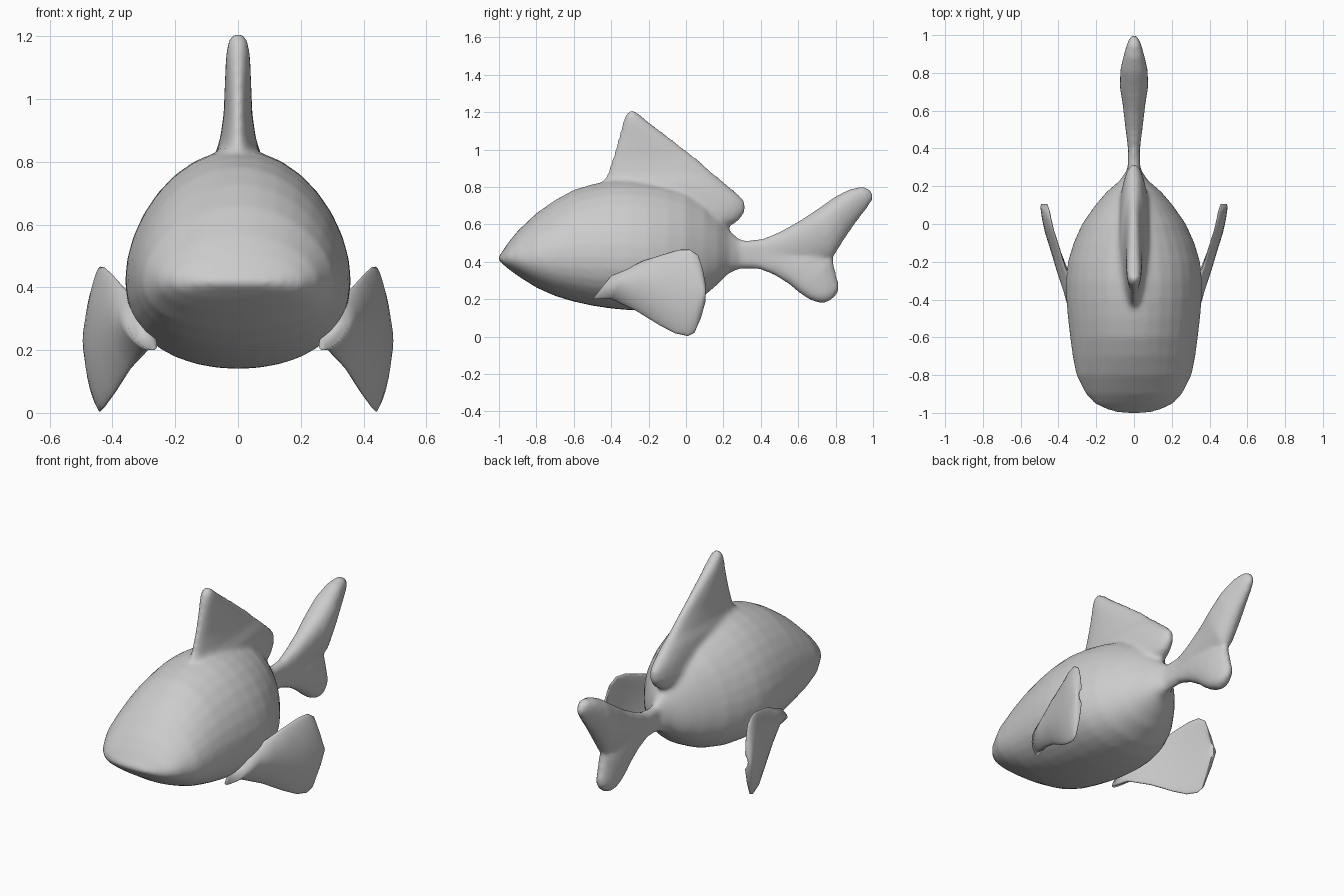
import bpy, bmesh, math
from mathutils import Vector

SIDES = 32


def loft(bm, stations, skew=0.0, bow=0.0):
    """Skin oval rings; each station is (point a, point b, half thickness in x)."""
    rings = []
    for a, b, t in stations:
        a, b = Vector(a), Vector(b)
        mid, half = (a + b) / 2, (a - b) / 2
        ring = []
        for i in range(SIDES):
            ang = 2 * math.pi * i / SIDES
            c, s = math.cos(ang), math.sin(ang)
            p = mid + half * (c - skew * (1 - c * c))
            p.x += t * s + bow * (1 - c * c)
            ring.append(bm.verts.new(p))
        rings.append(ring)
    faces = []
    for r, q in zip(rings, rings[1:]):
        for i in range(SIDES):
            j = (i + 1) % SIDES
            faces.append(bm.faces.new((r[i], r[j], q[j], q[i])))
    faces.append(bm.faces.new(rings[0]))
    faces.append(bm.faces.new(rings[-1]))
    bmesh.ops.recalc_face_normals(bm, faces=faces)


def make_object(name, bm):
    me = bpy.data.meshes.new(name)
    bm.to_mesh(me)
    bm.free()
    for p in me.polygons:
        p.use_smooth = True
    ob = bpy.data.objects.new(name, me)
    bpy.context.collection.objects.link(ob)
    return ob


bm = bmesh.new()

# Body: y, top z, bottom z, half width
body = [(-1.005, .425, .41, .06), (-.985, .45, .393, .14), (-.95, .503, .362, .21),
        (-.9, .565, .325, .255), (-.8, .66, .262, .305), (-.7, .73, .217, .325),
        (-.6, .785, .187, .338), (-.5, .815, .165, .35), (-.4, .835, .15, .358),
        (-.3, .84, .141, .36), (-.2, .83, .14, .35), (-.1, .81, .145, .32),
        (0, .78, .168, .275), (.1, .72, .22, .205), (.17, .65, .28, .145),
        (.23, .57, .34, .075), (.29, .52, .362, .035), (.36, .51, .365, .03)]
loft(bm, [((0, y, t), (0, y, b), w) for y, t, b, w in body], skew=.2)

# Dorsal fin: z, front y, back y, half thickness
dorsal = [(.57, -.3, .2, .06), (.62, -.38, .285, .085), (.67, -.43, .318, .085),
          (.72, -.45, .318, .08), (.76, -.46, .28, .08), (.82, -.45, .21, .075),
          (.87, -.42, .15, .058), (.95, -.395, .06, .046), (1.05, -.365, -.07, .042),
          (1.14, -.34, -.19, .039), (1.185, -.325, -.245, .032), (1.21, -.3, -.28, .015)]
loft(bm, [((0, f, z), (0, b, z), t) for z, f, b, t in dorsal])

# Tail lobes: outer y, z, fork-side y, z, half thickness
upper = [(.28, .515, .28, .365, .033), (.4, .52, .4, .36, .032), (.5, .56, .55, .37, .047),
         (.6, .615, .69, .39, .06), (.7, .68, .785, .42, .076), (.8, .75, .85, .525, .072),
         (.88, .79, .91, .61, .055), (.945, .803, .965, .68, .038), (.99, .785, 1.003, .735, .018)]
lower = [(.28, .365, .28, .515, .033), (.38, .363, .4, .52, .032), (.47, .33, .55, .53, .042),
         (.55, .28, .69, .49, .052), (.61, .23, .785, .42, .055), (.66, .197, .805, .33, .05),
         (.71, .18, .822, .27, .04), (.755, .182, .81, .225, .02)]
for lobe in (upper, lower):
    loft(bm, [((0, a, b), (0, c, d), t) for a, b, c, d, t in lobe], skew=-.25)

fish = make_object("fish_body", bm)

# Fuse body, dorsal fin and tail into one soft skin
rm = fish.modifiers.new("fuse", 'REMESH')
rm.mode = 'VOXEL'
rm.voxel_size = .014
rm.use_smooth_shade = True
sm = fish.modifiers.new("soften", 'SMOOTH')
sm.factor = .5
sm.iterations = 8

# Side fins: upper edge, lower edge, half thickness
bm = bmesh.new()
loft(bm, [((.30, -.38, .35), (.27, -.5, .2), .04),
          ((.34, -.30, .37), (.29, -.40, .2), .035),
          ((.37, -.23, .405), (.345, -.27, .14), .026),
          ((.40, -.12, .44), (.395, -.14, .06), .022),
          ((.425, -.04, .464), (.425, -.06, .018), .02),
          ((.44, .02, .466), (.44, .01, .003), .02),
          ((.448, .065, .435), (.448, .045, .02), .018),
          ((.455, .09, .36), (.455, .08, .10), .015),
          ((.46, .105, .28), (.46, .105, .19), .008)], bow=.025)
fins = make_object("side_fins", bm)
fins.modifiers.new("mirror", 'MIRROR').use_axis[0] = True
